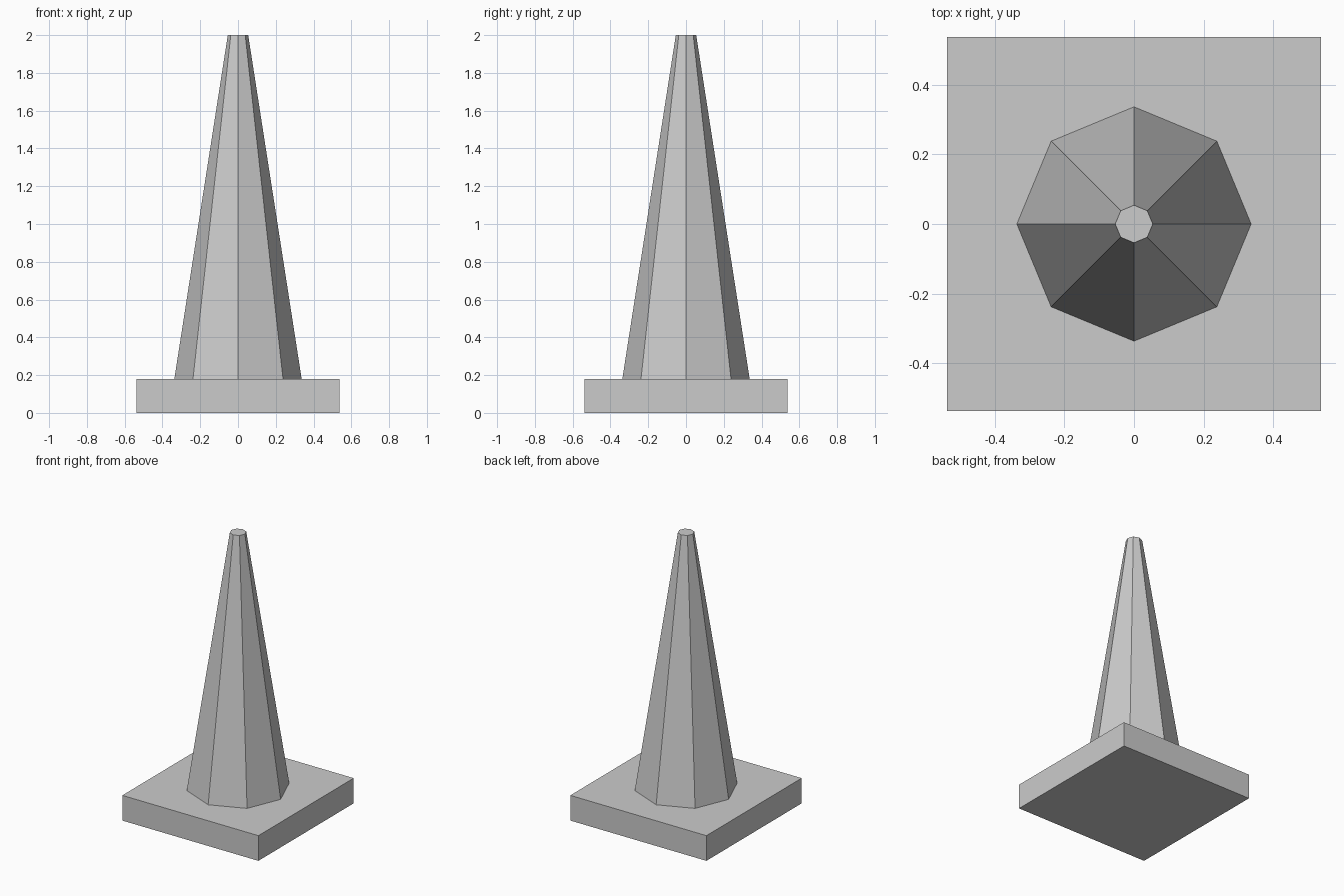
import bpy

if "Cube" in bpy.data.objects:
    bpy.data.objects.remove(bpy.data.objects["Cube"])

BASE_W, BASE_H = 1.076, 0.18
HEIGHT = 2.0

# Square base slab
bpy.ops.mesh.primitive_cube_add(size=1, location=(0, 0, BASE_H / 2))
base = bpy.context.object
base.name = "base_plate"
base.scale = (BASE_W, BASE_W, BASE_H)
bpy.ops.object.transform_apply(location=False, rotation=False, scale=True)

# Eight-sided tapered body with a flat tip
bpy.ops.mesh.primitive_cone_add(
    vertices=8, radius1=0.337, radius2=0.054, depth=HEIGHT - BASE_H,
    location=(0, 0, (HEIGHT + BASE_H) / 2))
bpy.context.object.name = "cone_body"
